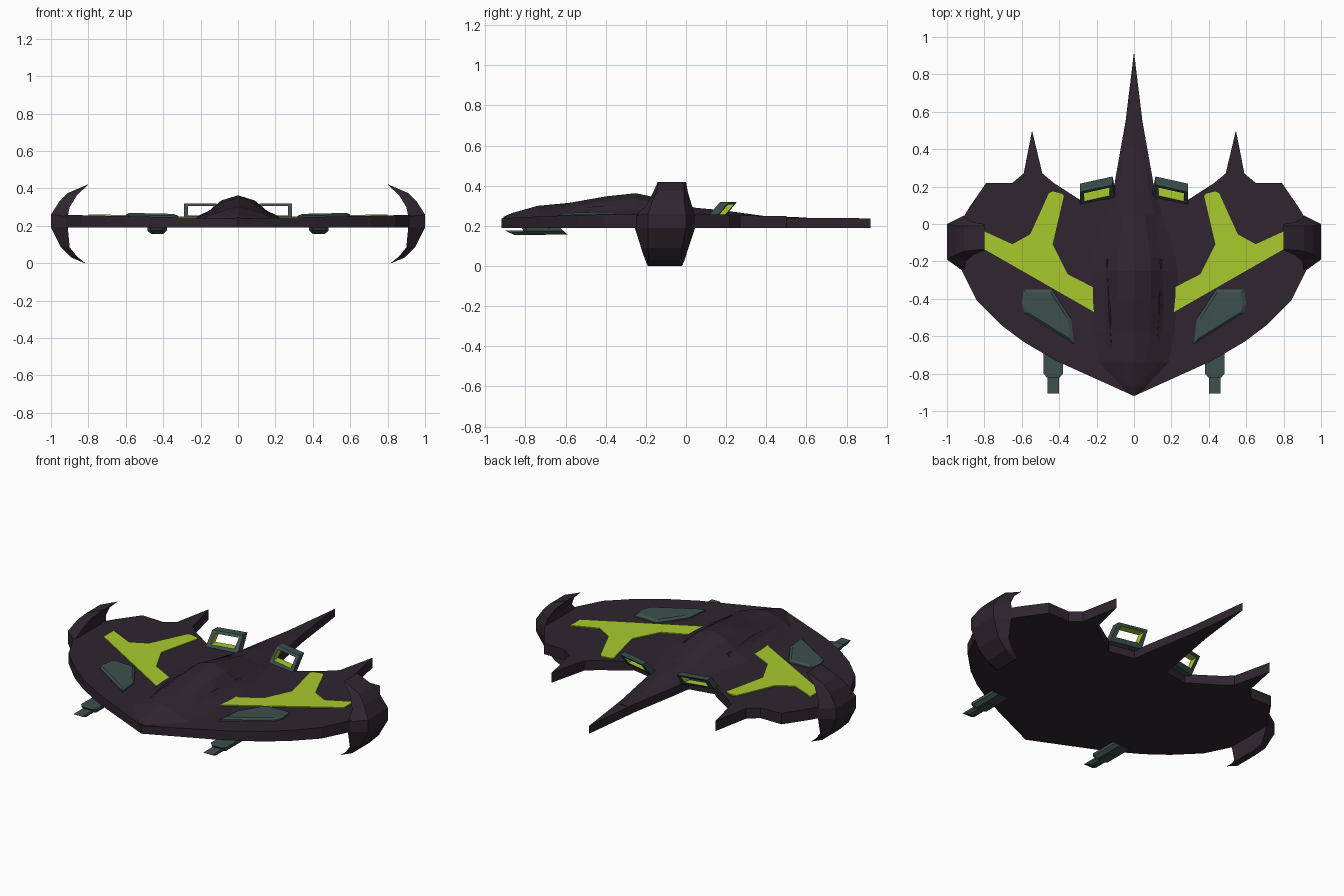
import bpy, bmesh


def material(name, rgb):
    m = bpy.data.materials.new(name)
    m.diffuse_color = (*rgb, 1)
    return m


PURPLE = material("dark_purple", (0.029, 0.018, 0.029))
GREEN = material("lime_green", (0.40, 0.59, 0.026))
TEAL = material("grey_teal", (0.046, 0.080, 0.076))


def wing_z(x):
    """Height of the gently tilted wing top."""
    return 0.238 + 0.022 * abs(x)


def make(name, verts, faces, mats, mirror=True):
    bm = bmesh.new()
    vs = [bm.verts.new(v) for v in verts]
    for f in faces:
        bm.faces.new([vs[i] for i in f])
    bmesh.ops.remove_doubles(bm, verts=bm.verts, dist=0.0001)
    bmesh.ops.recalc_face_normals(bm, faces=bm.faces)
    me = bpy.data.meshes.new(name)
    bm.to_mesh(me)
    bm.free()
    for m in mats:
        me.materials.append(m)
    ob = bpy.data.objects.new(name, me)
    bpy.context.collection.objects.link(ob)
    if mirror:
        ob.modifiers.new("mirror", "MIRROR").use_mirror_merge = False
    return ob


def loft(name, rings, mat, mirror=True):
    """Skin equal-sized closed rings and cap both ends."""
    n = len(rings[0])
    verts = [p for r in rings for p in r]
    faces = [(k * n + i, k * n + (i + 1) % n, (k + 1) * n + (i + 1) % n, (k + 1) * n + i)
             for k in range(len(rings) - 1) for i in range(n)]
    faces += [tuple(range(n)), tuple(range(len(verts) - n, len(verts)))]
    return make(name, verts, faces, [mat], mirror)


def inset(outline, factor):
    cx = sum(p[0] for p in outline) / len(outline)
    cy = sum(p[1] for p in outline) / len(outline)
    return [(cx + (x - cx) * factor, cy + (y - cy) * factor) for x, y in outline]


# Wing hull: right half of the plan outline with three tail spikes
hull = [(0, -0.92), (0.42, -0.73), (0.59, -0.63), (0.71, -0.54), (0.84, -0.41),
        (0.92, -0.25), (0.95, -0.1), (0.91, 0.04), (0.88, 0.09), (0.79, 0.22),
        (0.65, 0.22), (0.59, 0.27), (0.545, 0.50), (0.49, 0.27), (0.43, 0.22),
        (0.29, 0.13), (0.27, 0.11), (0.115, 0.14), (0.10, 0.24), (0.045, 0.55), (0, 0.92)]
loft("wing_hull", [[(x, y, 0.19) for x, y in hull],
                   [(x, y, wing_z(x)) for x, y in hull]], PURPLE)

# Central fuselage hump: y, base half width, mid width/z, shoulder width/z, ridge z
stations = [(-0.91, 0.02, 0.015, 0.24, 0.01, 0.242, 0.245),
            (-0.87, 0.07, 0.04, 0.25, 0.02, 0.257, 0.263),
            (-0.74, 0.20, 0.13, 0.265, 0.06, 0.287, 0.30),
            (-0.58, 0.23, 0.155, 0.27, 0.085, 0.30, 0.315),
            (-0.40, 0.25, 0.16, 0.275, 0.09, 0.325, 0.347),
            (-0.25, 0.25, 0.155, 0.28, 0.09, 0.335, 0.363),
            (-0.18, 0.24, 0.145, 0.275, 0.085, 0.32, 0.348),
            (0.05, 0.16, 0.11, 0.26, 0.06, 0.275, 0.29),
            (0.18, 0.105, 0.08, 0.255, 0.045, 0.267, 0.278),
            (0.40, 0.068, 0.05, 0.241, 0.03, 0.244, 0.248),
            (0.60, 0.035, 0.025, 0.24, 0.015, 0.241, 0.242)]
rings = []
for y, w, mw, mz, sw, sz, top in stations:
    half = [(w, 0.236), (mw, mz), (sw, sz)]
    rings.append([(x, y, z) for x, z in half] + [(0, y, top)]
                 + [(-x, y, z) for x, z in reversed(half)])
loft("fuselage_hump", rings, PURPLE, mirror=False)

# Side intake ridges beside the hump
loft("intake_ridge", [
    [(0.10, -0.66, 0.27), (0.14, -0.66, 0.268), (0.12, -0.66, 0.275)],
    [(0.10, -0.45, 0.27), (0.165, -0.45, 0.268), (0.135, -0.45, 0.298)],
    [(0.10, -0.19, 0.27), (0.16, -0.19, 0.268), (0.145, -0.19, 0.285)]], PURPLE)

# Crescent wing tips: inner x/z, outer x/z, inner y range, outer y range
tips = [(0.80, 0.42, 0.805, 0.42, -0.14, 0.0, -0.135, -0.01),
        (0.86, 0.365, 0.91, 0.375, -0.165, 0.01, -0.145, -0.01),
        (0.90, 0.30, 0.955, 0.33, -0.20, 0.03, -0.165, -0.01),
        (0.91, 0.25, 1.0, 0.26, -0.255, 0.045, -0.19, 0.0),
        (0.91, 0.19, 1.0, 0.19, -0.255, 0.045, -0.19, 0.0),
        (0.90, 0.085, 0.95, 0.09, -0.222, 0.01, -0.19, -0.02),
        (0.86, 0.035, 0.89, 0.03, -0.205, -0.005, -0.185, -0.025),
        (0.815, 0.0, 0.82, 0.0, -0.19, -0.02, -0.18, -0.03)]
loft("wing_tip_blade", [[(ix, a, iz), (ox, c, oz), (ox, d, oz), (ix, b, iz)]
                        for ix, iz, ox, oz, a, b, c, d in tips], PURPLE)

# Lime Y-shaped wing markings, as thin plates
mark = [(0.375, 0.15), (0.385, 0.162), (0.435, 0.174), (0.455, 0.165), (0.555, -0.055),
        (0.65, -0.108), (0.8, -0.04), (0.8, -0.135), (0.18, -0.49), (0.195, -0.36),
        (0.21, -0.343), (0.355, -0.268), (0.435, -0.108)]
loft("wing_marking", [[(x, y, wing_z(x) + h) for x, y in mark]
                      for h in (-0.002, 0.006)], GREEN)

# Raised teal wing panels with bevelled rim
panel = [(0.32, -0.64), (0.335, -0.51), (0.44, -0.35), (0.59, -0.35),
         (0.60, -0.43), (0.585, -0.475)]
loft("wing_panel", [[(x, y, wing_z(x) + h) for x, y in inset(panel, f)]
                    for h, f in ((-0.004, 1), (0.008, 1), (0.018, 0.85))], TEAL)


# Guns under the front edge: wide housing and narrow muzzle
def gun_ring(y, w, z0, z1, lean=0.0):
    x = 0.432
    return [(x - w, y, z1), (x + w, y, z1), (x + w, y + lean * 0.5, (z0 + z1) / 2),
            (x + w * 0.65, y + lean, z0), (x - w * 0.65, y + lean, z0),
            (x - w, y + lean * 0.5, (z0 + z1) / 2)]


loft("gun_housing", [gun_ring(-0.82, 0.035, 0.162, 0.19, 0.02),
                     gun_ring(-0.80, 0.052, 0.157, 0.192, 0.02),
                     gun_ring(-0.63, 0.052, 0.157, 0.192, 0.04)], TEAL)
loft("gun_muzzle", [gun_ring(-0.905, 0.03, 0.155, 0.178, 0.05),
                    gun_ring(-0.70, 0.03, 0.155, 0.178, 0.0)], TEAL)


# Slanted rear exhaust frames, green on the inside
def frame_pt(x, z, depth):
    return (x, 0.14 + (z - 0.235) * 0.85 - (x - 0.1) * 0.22 + depth, z)


outer = [(0.10, 0.235), (0.29, 0.235), (0.29, 0.32), (0.115, 0.32)]
inner = [(0.13, 0.256), (0.267, 0.256), (0.267, 0.307), (0.13, 0.307)]
verts = [frame_pt(x, z, d) for d in (0, 0.045) for loop in (outer, inner) for x, z in loop]
faces = []
for i in range(4):
    j = (i + 1) % 4
    faces += [(i, j, 4 + j, 4 + i), (8 + i, 8 + j, 12 + j, 12 + i),
              (i, j, 8 + j, 8 + i), (4 + i, 4 + j, 12 + j, 12 + i)]
frame = make("exhaust_frame", verts, faces, [TEAL, GREEN])
for p in frame.data.polygons:
    pts = [frame.data.vertices[i].co for i in p.vertices]
    if all(0.125 < v.x < 0.27 and 0.25 < v.z < 0.31 for v in pts):
        p.material_index = 1
